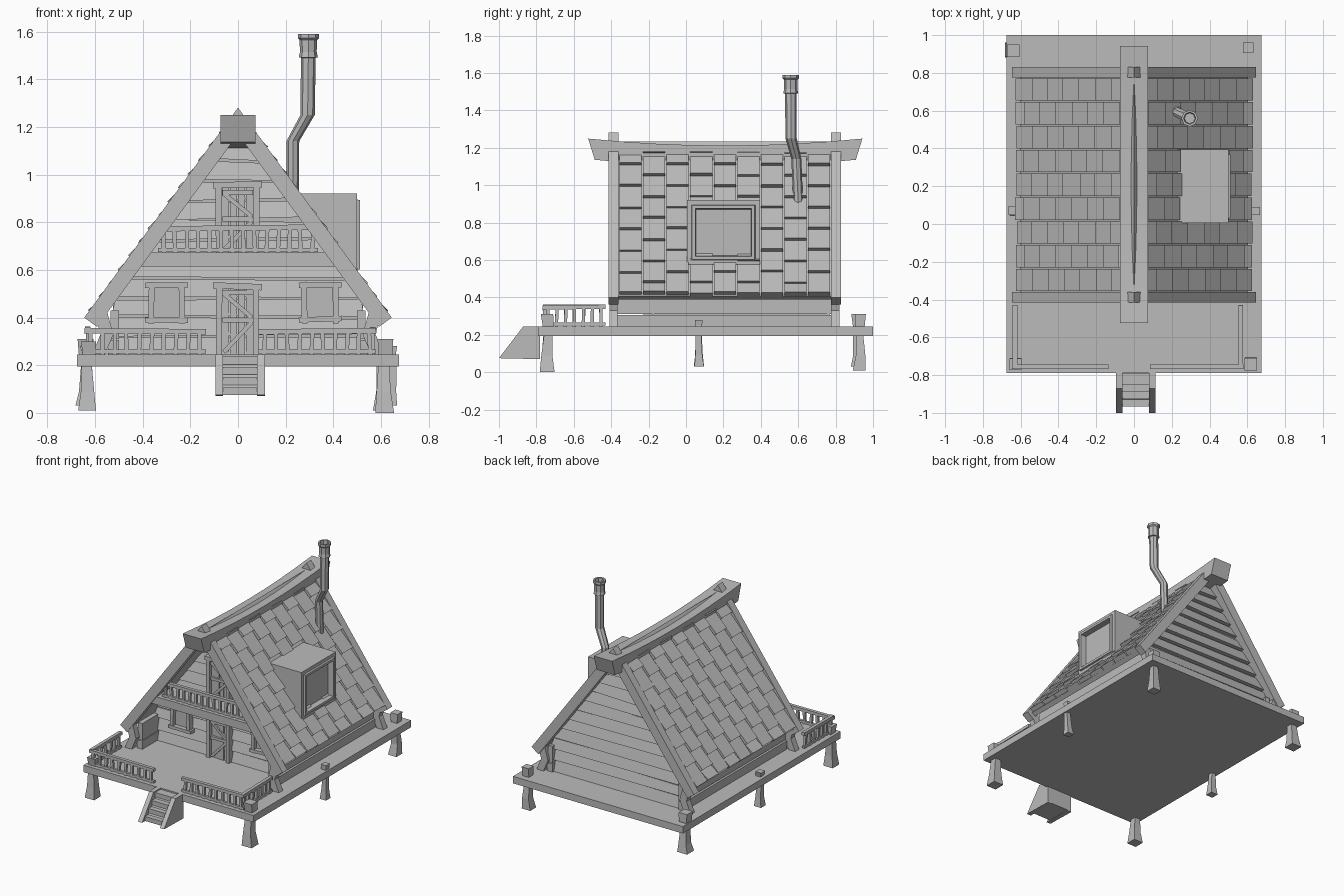
import bpy, bmesh, random
from math import cos, sin, pi, radians
from mathutils import Vector as V

random.seed(4)
cube = bpy.data.objects.get("Cube")
if cube:
    bpy.data.objects.remove(cube, do_unlink=True)

grey = bpy.data.materials.new("plain grey")
grey.use_nodes = True
grey.diffuse_color = (0.5, 0.5, 0.5, 1)
grey.node_tree.nodes["Principled BSDF"].inputs["Base Color"].default_value = (0.5, 0.5, 0.5, 1)


def finish(name, bm):
    bmesh.ops.recalc_face_normals(bm, faces=bm.faces)
    mesh = bpy.data.meshes.new(name)
    bm.to_mesh(mesh)
    bm.free()
    mesh.materials.append(grey)
    obj = bpy.data.objects.new(name, mesh)
    bpy.context.collection.objects.link(obj)
    return obj


def loft(bm, rings):
    """Skin a list of equal point rings and cap both ends."""
    loops = [[bm.verts.new(p) for p in ring] for ring in rings]
    n = len(loops[0])
    for a, b in zip(loops, loops[1:]):
        for i in range(n):
            bm.faces.new((a[i], a[(i + 1) % n], b[(i + 1) % n], b[i]))
    bm.faces.new(loops[0])
    bm.faces.new(loops[-1])


def rect(x0, x1, y0, y1, z):
    return [(x0, y0, z), (x1, y0, z), (x1, y1, z), (x0, y1, z)]


def box(bm, x0, x1, y0, y1, z0, z1):
    loft(bm, [rect(x0, x1, y0, y1, z0), rect(x0, x1, y0, y1, z1)])


def prism_y(bm, profile, y0, y1):
    loft(bm, [[(x, y, z) for x, z in profile] for y in (y0, y1)])


def beam(bm, p, q, w, h):
    """Square bar; w runs along y (along x for bars that run along y)."""
    p, q = V(p), V(q)
    d = (q - p).normalized()
    ref = V((1, 0, 0)) if abs(d.y) > 0.9 else V((0, 1, 0))
    s = (ref - d * ref.dot(d)).normalized()
    u = d.cross(s)
    loft(bm, [[c + s * w / 2 * i + u * h / 2 * j
               for i, j in ((-1, -1), (1, -1), (1, 1), (-1, 1))] for c in (p, q)])


def wobble(a):
    return random.uniform(-a, a)


# Roof slope frame: eave point, direction up the slope, outward normal
EAVE = V((0.645, 0, 0.40))
UP = V((-0.591, 0, 0.807))
OUT = V((0.807, 0, 0.591))
SLOPE = UP.z / -UP.x
APEX = EAVE.z + EAVE.x * SLOPE


def chevron(top, bottom, start):
    """Inverted V profile between two depths under the roof line."""
    o = EAVE + UP * start - OUT * top
    i = EAVE + UP * start - OUT * bottom
    return [(-o.x, o.z), (0, APEX - top / OUT.z), (o.x, o.z),
            (i.x, i.z), (0, APEX - bottom / OUT.z), (-i.x, i.z)]


# Platform
bm = bmesh.new()
box(bm, -0.675, 0.675, -0.79, 1.0, 0.195, 0.245)
finish("platform", bm)

# Legs: narrow at the top, flared at the foot, stub above the platform
for i, (x, y, foot, top, size) in enumerate((
        (-0.63, -0.74, 0.01, 0.30, 0.031), (0.615, -0.74, 0, 0.31, 0.033),
        (-0.64, 0.92, 0.03, 0.31, 0.033), (0.60, 0.93, 0.01, 0.31, 0.028),
        (-0.635, 0.07, 0.03, 0.28, 0.023), (0.645, 0.07, 0.03, 0.28, 0.021))):
    bm = bmesh.new()
    rings = []
    for z, k in ((foot, 1.2), (0.09, 0.9), (0.2, 0.7), (0.25, 0.9), (top, 1)):
        r = size * k
        cx, cy = x + wobble(0.006), y + wobble(0.005)
        rings.append(rect(cx - r, cx + r, cy - r, cy + r, z))
    loft(bm, rings)
    finish(f"leg_{i + 1}", bm)

# Steps
bm = bmesh.new()
side = ((-0.78, 0.07), (-1.0, 0.075), (-0.87, 0.245), (-0.78, 0.245))
for x in (-0.095, 0.08):
    loft(bm, [[(a, y, z) for y, z in side] for a in (x, x + 0.033)])
for i in range(4):
    y, z = -0.965 + i * 0.038, 0.095 + i * 0.043
    box(bm, -0.07, 0.09, y, y + 0.06, z - 0.02, z + 0.012)
loft(bm, [[(x, y, z) for y, z in ((-0.78, 0.075), (-0.96, 0.075), (-0.83, 0.215), (-0.78, 0.215))]
          for x in (-0.065, 0.085)])
finish("steps", bm)

# House body
FRONT, BACK = -0.17, 0.755


def half_width(z):
    return min(0.53, (APEX - 0.1 - z) / SLOPE)


bm = bmesh.new()
knee = APEX - 0.09 - 0.525 * SLOPE
prism_y(bm, ((-0.525, 0.245), (0.525, 0.245), (0.525, knee), (0, APEX - 0.09), (-0.525, knee)),
        FRONT, BACK)
finish("house_body", bm)

# Lapped siding on both gables
for name, wall, sign in (("front_siding", FRONT, -1), ("back_siding", BACK, 1)):
    bm = bmesh.new()
    z = 0.245
    while z < 1.1:
        top = z + 0.072 + wobble(0.005)
        a, b = half_width(z), half_width(top)
        rings = []
        for w, depth, h in ((a, 0.03, z), (b, 0.01, top)):
            t = wobble(0.006)
            ring = rect(-w, w, wall, wall + sign * depth, h)
            rings.append([(px, py, pz + (t if px > 0 else -t) * (z > 0.3)) for px, py, pz in ring])
        loft(bm, rings)
        z = top + 0.01
    finish(name, bm)

# Low side walls, running forward beneath the eaves
bm = bmesh.new()
for s in (-1, 1):
    for z0, z1, x in ((0.245, 0.305, 0.545), (0.31, 0.43, 0.535)):
        box(bm, *sorted((s * 0.50, s * x)), -0.37, 0.80, z0, z1)
finish("side_walls", bm)

# Bent corner posts
bm = bmesh.new()
for s in (-1, 1):
    for y0, y1 in ((-0.41, -0.365), (0.775, 0.82)):
        loft(bm, [rect(s * (x - 0.027), s * (x + 0.027), y0, y1, z)
                  for x, z in ((0.585, 0.245), (0.55, 0.33), (0.575, 0.42))])
finish("corner_posts", bm)

# Roof deck and gable boards
bm = bmesh.new()
prism_y(bm, chevron(0.028, 0.062, 0.03), -0.39, 0.80)
finish("roof_deck", bm)
for name, y0, y1 in (("front_gable_boards", -0.415, -0.36), ("back_gable_boards", 0.775, 0.83)):
    bm = bmesh.new()
    prism_y(bm, chevron(0, 0.066, 0), y0, y1)
    finish(name, bm)

# Shingles: columns with alternating half-row offset, lower edges lifted
columns, length, start, end = 9, 0.142, 0.035, 1.0
pitch = 1.135 / columns
for name, s in (("left_shingles", 1), ("right_shingles", -1)):
    bm = bmesh.new()
    for c in range(columns):
        y0 = -0.36 + c * pitch + 0.004
        y1 = y0 + pitch - 0.008
        u = start - (length / 2 if c % 2 else 0)
        while u < end - 0.02:
            lo, hi = max(u, start) + wobble(0.005), min(u + length + 0.012, end)
            lift = 0.002 + wobble(0.005)
            rings = []
            for d, top in ((lo, lift), (hi, -0.02)):
                ring = []
                for y, off in ((y0, top), (y1, top), (y1, -0.032), (y0, -0.032)):
                    p = EAVE + UP * d + OUT * off
                    ring.append((p.x * s, y, p.z))
                rings.append(ring)
            loft(bm, rings)
            u += length
    finish(name, bm)

# Sagging ridge beam with slanted ends
bm = bmesh.new()
rings = []
for i in range(9):
    t = i / 4 - 1
    y, top = 0.21 + 0.733 * t, 1.212 + 0.037 * t * t
    yb = 0.21 + 0.698 * t
    rings.append([(-0.073, y, top), (0.073, y, top), (0.073, yb, top - 0.113), (-0.073, yb, top - 0.113)])
loft(bm, rings)
finish("ridge_beam", bm)

# Dormer with recessed window
bm = bmesh.new()
box(bm, 0.2, 0.5, 0.005, 0.395, 0.575, 0.92)
bm.normal_update()
bmesh.ops.recalc_face_normals(bm, faces=bm.faces)
face = max(bm.faces, key=lambda f: f.calc_center_median().x)
for thick, depth in ((0.035, 0), (0.004, 0.012), (0.024, 0), (0.006, -0.04)):
    bmesh.ops.inset_individual(bm, faces=[face], thickness=thick, depth=depth)
finish("dormer", bm)

# Crooked stove pipe with collar and open mouth
bm = bmesh.new()
pipe = ((0.23, 0.60, 0.90, 0.026), (0.23, 0.59, 1.14, 0.027), (0.292, 0.562, 1.25, 0.030),
        (0.295, 0.56, 1.49, 0.031), (0.295, 0.56, 1.492, 0.040), (0.295, 0.56, 1.515, 0.035),
        (0.295, 0.56, 1.565, 0.037), (0.295, 0.56, 1.572, 0.044), (0.295, 0.56, 1.59, 0.044),
        (0.295, 0.56, 1.59, 0.032), (0.295, 0.56, 1.52, 0.028))
loft(bm, [[(x + r * cos(k * pi / 4), y + r * sin(k * pi / 4), z) for k in range(8)]
          for x, y, z, r in pipe])
finish("stove_pipe", bm)


# Railings
def railing(name, p, q, count, height):
    p, q = V(p), V(q)
    rise = V((0, 0, height))
    bm = bmesh.new()
    beam(bm, p + rise, q + rise + V((0, 0, wobble(0.008))), 0.024, 0.022)
    beam(bm, p + V((0, 0, 0.012)), q + V((0, 0, 0.012)), 0.018, 0.016)
    for i in range(count):
        c = p.lerp(q, (i + 0.5) / count)
        lean = (q - p).normalized() * wobble(0.006)
        beam(bm, c, c + rise + lean, 0.017, 0.017)
    finish(name, bm)


railing("front_right_railing", (-0.645, -0.755, 0.245), (-0.135, -0.755, 0.245), 10, 0.1)
railing("front_left_railing", (0.085, -0.755, 0.245), (0.58, -0.755, 0.245), 10, 0.095)
railing("right_side_railing", (-0.63, -0.765, 0.245), (-0.63, -0.43, 0.245), 7, 0.105)
railing("left_side_railing", (0.565, -0.765, 0.245), (0.565, -0.43, 0.245), 7, 0.1)
railing("balcony_railing", (-0.335, -0.375, 0.672), (0.335, -0.375, 0.672), 14, 0.1)

# Balcony floor with front beam
bm = bmesh.new()
box(bm, -0.40, 0.40, -0.40, FRONT, 0.635, 0.672)
box(bm, -0.415, 0.415, -0.405, -0.36, 0.615, 0.672)
finish("balcony_floor", bm)

# Plank doors with frame and braces
Y = FRONT - 0.035
for name, z0, z1 in (("front_door", 0.245, 0.535), ("balcony_door", 0.672, 0.955)):
    bm = bmesh.new()
    for i in range(4):
        x = -0.07 + i * 0.034
        box(bm, x + 0.002, x + 0.032, Y + wobble(0.003), FRONT, z0, z1)
    for x in (-0.08, 0.075):
        beam(bm, (x, Y, z0), (x + wobble(0.005), Y, z1), 0.045, 0.026)
    beam(bm, (-0.105, Y, z1), (0.1, Y, z1 + wobble(0.008)), 0.055, 0.026)
    mid = (z0 + z1) / 2
    for z in (mid, z1 - 0.03):
        beam(bm, (-0.066, Y, z), (0.062, Y, z), 0.03, 0.02)
    beam(bm, (-0.06, Y, z1 - 0.035), (0.058, Y, mid + 0.01), 0.024, 0.018)
    beam(bm, (-0.06, Y, z0 + 0.01), (0.058, Y, mid - 0.01), 0.024, 0.018)
    finish(name, bm)

# Windows
for name, x0, x1 in (("right_window", -0.365, -0.235), ("left_window", 0.28, 0.41)):
    bm = bmesh.new()
    box(bm, x0, x1, Y, FRONT, 0.395, 0.53)
    for x in (x0, x1):
        beam(bm, (x, Y - 0.008, 0.375), (x + wobble(0.005), Y - 0.008, 0.55), 0.04, 0.024)
    for z in (0.39, 0.535):
        beam(bm, (x0 - 0.025, Y - 0.01, z), (x1 + 0.025, Y - 0.01, z + wobble(0.006)), 0.045, 0.022)
    finish(name, bm)
